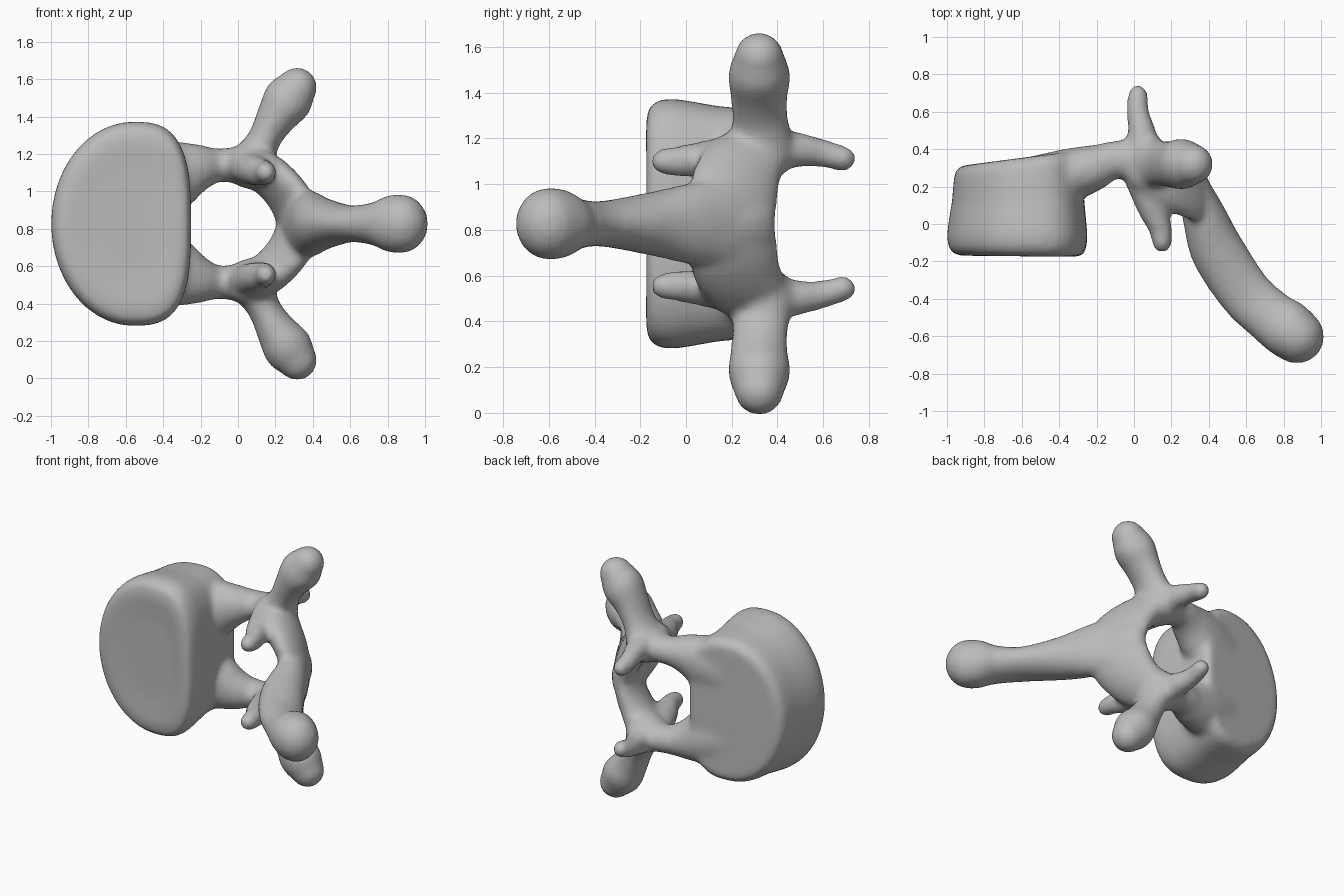
import bpy, bmesh, math
from mathutils import Vector

cube = bpy.data.objects.get("Cube")
if cube:
    bpy.data.objects.remove(cube)

MID = 0.827   # height of the mirror plane
SIDES = 28
bm = bmesh.new()


def skin(rings, flip=False):
    """Loft closed rings and cap both ends; flip mirrors them over MID."""
    loops = []
    for ring in rings:
        loops.append([bm.verts.new((p.x, p.y, 2 * MID - p.z if flip else p.z)) for p in ring])
    for a, b in zip(loops, loops[1:]):
        for i in range(len(a)):
            j = (i + 1) % len(a)
            bm.faces.new((a[i], a[j], b[j], b[i]))
    bm.faces.new(loops[0][::-1])
    bm.faces.new(loops[-1])


def spline(stations, steps=6):
    """Catmull-Rom through stations of any length."""
    pts = [Vector(s) for s in stations]
    pts = [2 * pts[0] - pts[1]] + pts + [2 * pts[-1] - pts[-2]]
    out = []
    for a, b, c, d in zip(pts, pts[1:], pts[2:], pts[3:]):
        for k in range(steps):
            t = k / steps
            out.append(0.5 * (2 * b + (c - a) * t + (2 * a - 5 * b + 4 * c - d) * t * t
                              + (3 * b - a - 3 * c + d) * t ** 3))
    return out + [pts[-2]]


def limb(stations, wide, both=True):
    """Rounded limb; station = x, y, z, half width along wide, half thickness."""
    path = spline(stations)
    wide = Vector(wide).normalized()
    rings = []
    last = len(path) - 1
    for i, s in enumerate(path):
        centre = Vector(s[:3])
        tangent = (Vector(path[min(i + 1, last)][:3]) - Vector(path[max(i - 1, 0)][:3])).normalized()
        w = (wide - tangent * wide.dot(tangent)).normalized()
        n = tangent.cross(w)
        caps = [(0, 1)]
        if i in (0, last):
            # hemispherical end
            sign = 1 if i else -1
            reach = min(s[3], s[4])
            caps = [(sign * reach * math.sin(a), math.cos(a)) for a in (0, 0.4, 0.8, 1.15, 1.45)]
            if i == 0:
                caps.reverse()
        for push, scale in caps:
            rings.append([centre + tangent * push
                          + scale * (w * s[3] * math.cos(t) + n * s[4] * math.sin(t))
                          for t in (math.tau * k / SIDES for k in range(SIDES))])
    for flip in ((False, True) if both else (False,)):
        skin(rings, flip)


# Drum-shaped body: round outside, flattened towards the canal, waisted
def body_ring(y, scale, slope):
    ring = []
    for k in range(64):
        t = math.tau * k / 64
        c, s = math.cos(t), math.sin(t)
        power, rx = (2 / 3, 0.31) if c > 0 else (1, 0.44)
        x = -0.56 + scale * rx * math.copysign(abs(c) ** power, c)
        z = MID + scale * 0.547 * math.copysign(abs(s) ** power, s)
        ring.append(Vector((x, y + slope * (x + 0.55), z)))
    return ring


skin([body_ring(*r) for r in (
    (-0.165, 0.5, 0), (-0.175, 0.82, -0.01), (-0.16, 0.94, -0.01), (-0.115, 0.992, -0.01),
    (-0.05, 1.0, 0), (0.05, 0.97, 0.02), (0.14, 0.94, 0.05), (0.24, 0.925, 0.09),
    (0.32, 0.91, 0.12), (0.36, 0.84, 0.13), (0.36, 0.5, 0.13))])

# Pedicles flaring out of the body into the arch
limb([(-0.50, 0.23, 1.05, 0.14, 0.20), (-0.34, 0.265, 1.09, 0.14, 0.19),
      (-0.22, 0.30, 1.125, 0.125, 0.135), (-0.10, 0.345, 1.14, 0.10, 0.09),
      (0.03, 0.34, 1.14, 0.13, 0.11)], (0, 1, 0))

# Laminae closing the arch
limb([(0.06, 0.31, 1.14, 0.15, 0.11), (0.17, 0.25, 1.08, 0.18, 0.10),
      (0.27, 0.21, 0.97, 0.205, 0.09), (0.335, 0.195, MID, 0.215, 0.075)], (0.45, -0.9, 0))

# Spinous process sweeping forward
limb([(0.32, 0.19, MID, 0.19, 0.09), (0.38, 0.03, MID, 0.18, 0.12),
      (0.45, -0.15, MID, 0.14, 0.145), (0.595, -0.37, MID, 0.10, 0.145),
      (0.73, -0.495, MID, 0.115, 0.145), (0.805, -0.55, MID, 0.15, 0.155),
      (0.87, -0.60, MID, 0.16, 0.148)], (0, 0, 1), both=False)

# Transverse processes with bulbous, tapering tips
limb([(0.07, 0.33, 1.14, 0.15, 0.13), (0.135, 0.325, 1.27, 0.125, 0.09),
      (0.195, 0.32, 1.38, 0.125, 0.105), (0.25, 0.32, 1.465, 0.137, 0.13),
      (0.285, 0.32, 1.515, 0.127, 0.13), (0.315, 0.32, 1.555, 0.11, 0.11)], (0, 1, 0))

# Rear and front articular processes
limb([(0.05, 0.38, 1.15, 0.10, 0.10), (0.04, 0.50, 1.15, 0.075, 0.075),
      (0.02, 0.60, 1.135, 0.06, 0.062), (0.02, 0.69, 1.11, 0.055, 0.057)], (1, 0, 0))
limb([(0.05, 0.24, 1.13, 0.10, 0.09), (0.10, 0.08, 1.11, 0.08, 0.08),
      (0.14, -0.02, 1.10, 0.063, 0.07), (0.15, -0.10, 1.10, 0.055, 0.058)], (1, 0, 0))

bmesh.ops.recalc_face_normals(bm, faces=bm.faces)
mesh = bpy.data.meshes.new("vertebra")
bm.to_mesh(mesh)
bm.free()
vertebra = bpy.data.objects.new("vertebra", mesh)
bpy.context.collection.objects.link(vertebra)

# Fuse the parts and soften the joints
remesh = vertebra.modifiers.new("fuse", 'REMESH')
remesh.mode = 'VOXEL'
remesh.voxel_size = 0.018
remesh.use_smooth_shade = True
soften = vertebra.modifiers.new("soften", 'SMOOTH')
soften.factor = 0.5
soften.iterations = 14

grey = bpy.data.materials.new("bone grey")
grey.use_nodes = True
grey.diffuse_color = (0.5, 0.5, 0.5, 1)
grey.node_tree.nodes["Principled BSDF"].inputs["Base Color"].default_value = (0.5, 0.5, 0.5, 1)
mesh.materials.append(grey)
